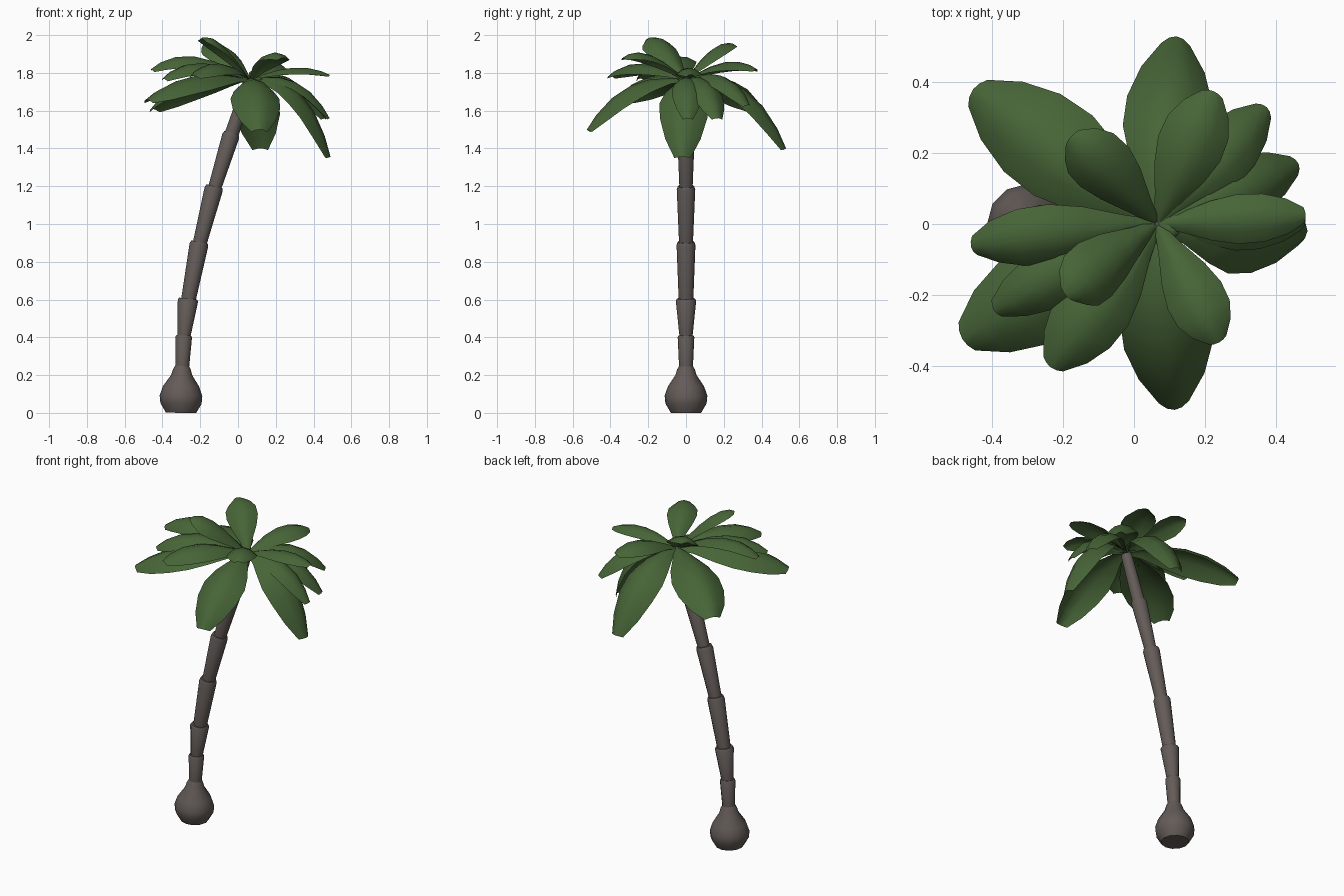
import bpy, bmesh, math
from mathutils import Vector

if "Cube" in bpy.data.objects:
    bpy.data.objects.remove(bpy.data.objects["Cube"])


def make_material(name, rgb):
    m = bpy.data.materials.new(name)
    m.diffuse_color = (*rgb, 1)
    m.use_nodes = True
    m.node_tree.nodes["Principled BSDF"].inputs["Base Color"].default_value = m.diffuse_color
    return m


BARK = make_material("bark grey brown", (0.125, 0.105, 0.097))
GREEN = make_material("leaf green", (0.062, 0.128, 0.038))


def finish(name, bm, mat, angle):
    mesh = bpy.data.meshes.new(name)
    bm.to_mesh(mesh)
    bm.free()
    mesh.materials.append(mat)
    ob = bpy.data.objects.new(name, mesh)
    bpy.context.collection.objects.link(ob)
    bpy.ops.object.select_all(action='DESELECT')
    ob.select_set(True)
    bpy.context.view_layer.objects.active = ob
    bpy.ops.object.shade_smooth_by_angle(angle=math.radians(angle))
    return ob


def tube(name, rings, sides=12):
    """Closed round solid through rings (x, z, radius) in the xz plane."""
    bm = bmesh.new()
    axis = Vector((rings[-1][0] - rings[0][0], 0, rings[-1][1] - rings[0][1])).normalized()
    u = Vector((axis.z, 0, -axis.x))
    v = Vector((0, 1, 0))
    loops = []
    for x, z, r in rings:
        loops.append([bm.verts.new(Vector((x, 0, z)) + r * (u * math.cos(a) + v * math.sin(a)))
                      for a in (2 * math.pi * i / sides for i in range(sides))])
    for a, b in zip(loops, loops[1:]):
        for i in range(sides):
            j = (i + 1) % sides
            bm.faces.new((a[i], a[j], b[j], b[i]))
    bm.faces.new(loops[0][::-1])
    bm.faces.new(loops[-1])
    return finish(name, bm, BARK, 40)


def leaf(name, tip, half_width, bulge, arch, roll=0):
    """Arched frond from the crown to the tip, narrowing to a short blunt end.
    Positive roll (degrees) lowers the edge clockwise of the frond seen from above."""
    profile = [(0, .16), (.12, .4), (.3, .8), (.48, 1), (.68, .97), (.87, .72), (1, .33)]
    tip = Vector(tip)
    out = Vector((tip.x - CROWN.x, tip.y - CROWN.y, 0)).normalized()
    flat_side = Vector((-out.y, out.x, 0))
    start = CROWN + out * 0.005
    mid = (start + tip) / 2 + Vector((0, 0, 2 * bulge)) + out * bulge * 0.8
    c, s_roll = math.cos(math.radians(roll)), math.sin(math.radians(roll))
    bm = bmesh.new()
    rows = []
    for t, w in profile:
        p = start * (1 - t) ** 2 + mid * 2 * t * (1 - t) + tip * t * t
        tangent = ((mid - start) * (1 - t) + (tip - mid) * t).normalized()
        flat_normal = tangent.cross(flat_side)
        side = flat_side * c + flat_normal * s_roll
        normal = tangent.cross(side)
        h = half_width * w
        rows.append([bm.verts.new(p + side * h * s - normal * arch * h * s * s)
                     for s in (-1, -.5, 0, .5, 1)])
    for a, b in zip(rows, rows[1:]):
        for i in range(4):
            bm.faces.new((a[i], b[i], b[i + 1], a[i + 1]))
    return finish(name, bm, GREEN, 60)


# Swollen root bulb
tube("root_bulb", [(-.302, 0, .08), (-.302, .05, .109), (-.302, .09, .113), (-.301, .14, .096),
                   (-.298, .2, .056), (-.297, .23, .047), (-.296, .25, .036)])

# Trunk sections, each flaring upward: bottom x, z, r, then top x, z, r
sections = [(-.296, .23, .036, -.287, .41, .044),
            (-.288, .39, .033, -.264, .605, .054),
            (-.266, .58, .038, -.204, .905, .050),
            (-.207, .88, .036, -.125, 1.20, .049),
            (-.130, 1.17, .034, -.034, 1.48, .046),
            (-.042, 1.45, .038, .058, 1.75, .032)]
for n, (x0, z0, r0, x1, z1, r1) in enumerate(sections):
    k = .95
    tube(f"trunk_section_{n + 1}",
         [(x0, z0, r0), (x0 + (x1 - x0) * k, z0 + (z1 - z0) * k, r1), (x1, z1, r1 * .88)])

# Crown of leaves: tip position, half width, upward bulge, arch, roll
CROWN = Vector((.065, 0, 1.765))
leaves = {
    "large_back": ((.12, .53, 1.40), .125, .125, .6),
    "large_front": ((.115, -.525, 1.50), .13, .095, .6),
    "large_right": ((.49, -.02, 1.355), .13, .13, .6),
    "large_back_left": ((-.455, .38, 1.61), .14, .08, .55),
    "large_front_left": ((-.485, -.325, 1.66), .14, .07, .55),
    "mid_right": ((.485, .01, 1.56), .08, .085, .55),
    "mid_right_back": ((.465, .17, 1.56), .09, .09, .55),
    "mid_back_right": ((.375, .33, 1.63), .09, .085, .55),
    "mid_left": ((-.46, -.065, 1.82), .085, .095, .55, -12),
    "mid_left_front": ((-.395, -.245, 1.77), .085, .085, .55, -8),
    "mid_front_left": ((-.235, -.405, 1.785), .105, .075, .55),
    "top_right": ((.485, .025, 1.79), .07, .05, .5),
    "top_back_right": ((.225, .375, 1.82), .095, .065, .5),
    "top_front_right": ((.24, -.335, 1.88), .085, .075, .5),
    "top_back_left": ((-.18, .245, 1.95), .09, .07, .5, -12),
    "top_front_left": ((-.19, -.205, 1.98), .09, .08, .5, -12),
    "small_centre": ((.13, -.02, 1.765), .035, .012, .4),
}
for name, args in leaves.items():
    leaf("leaf_" + name, *args)
